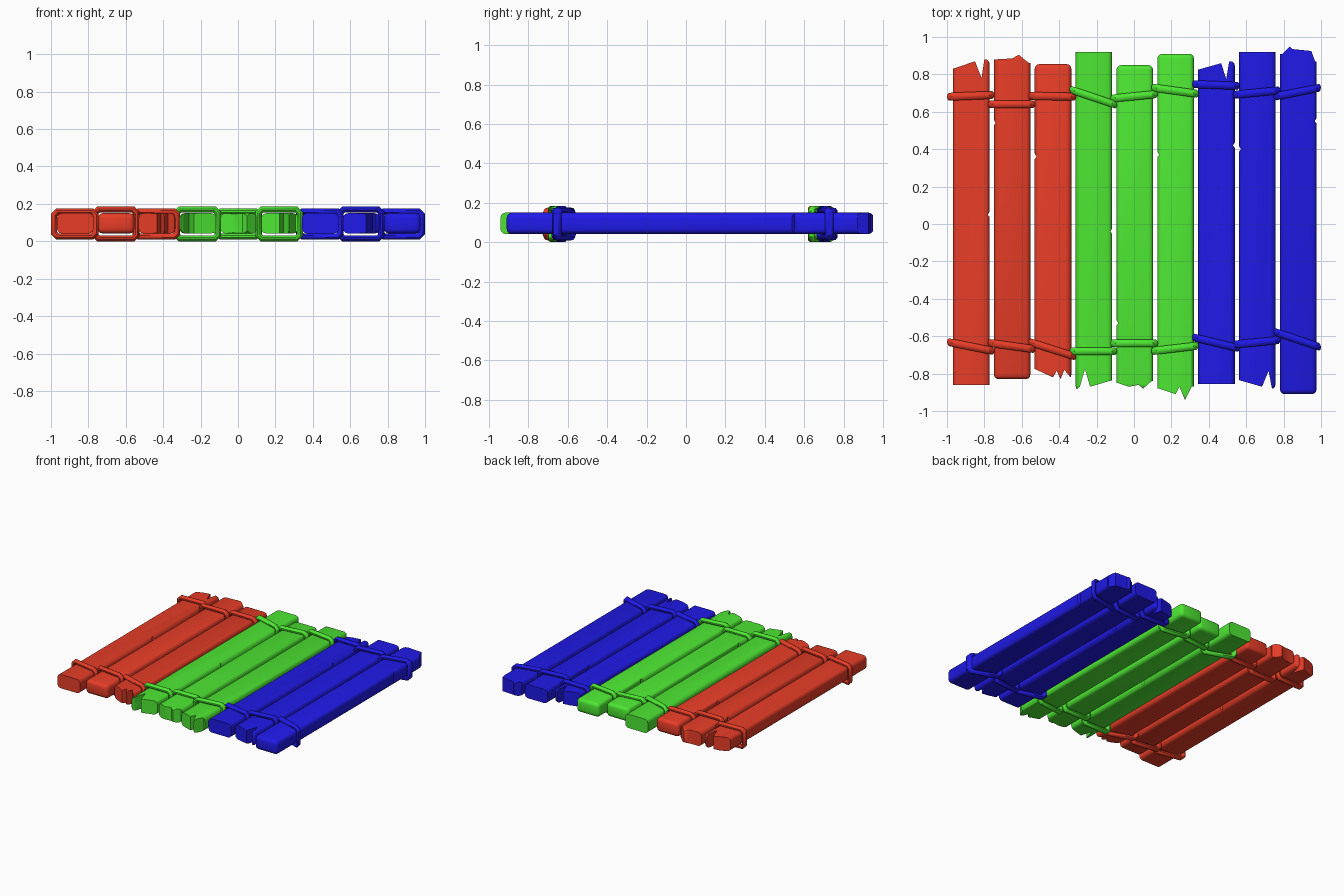
import bpy, bmesh, math

if "Cube" in bpy.data.objects:
    bpy.data.objects.remove(bpy.data.objects["Cube"])

def material(name, color):
    m = bpy.data.materials.new(name)
    m.diffuse_color = color
    m.use_nodes = True
    m.node_tree.nodes["Principled BSDF"].inputs["Base Color"].default_value = m.diffuse_color
    return m

MATS = [material("red_paint", (0.8, 0.046, 0.02, 1)),
        material("green_paint", (0.075, 0.8, 0.033, 1)),
        material("blue_paint", (0.014, 0.01, 0.8, 1))]
W = 0.098            # plank half width
Z0, Z1 = 0.042, 0.15  # plank underside and top

def new_object(name, bm, mat=None):
    bmesh.ops.recalc_face_normals(bm, faces=bm.faces[:])
    me = bpy.data.meshes.new(name)
    bm.to_mesh(me)
    bm.free()
    ob = bpy.data.objects.new(name, me)
    bpy.context.collection.objects.link(ob)
    if mat:
        me.materials.append(mat)
    return ob

def smooth(ob, angle):
    bpy.ops.object.select_all(action='DESELECT')
    ob.select_set(True)
    bpy.context.view_layer.objects.active = ob
    bpy.ops.object.shade_smooth_by_angle(angle=math.radians(angle))

def rounded_box(name, cx, y0, y1, mat):
    bm = bmesh.new()
    bmesh.ops.create_cube(bm, size=1)
    for v in bm.verts:
        v.co = (cx + v.co.x * 2 * W, y0 + (v.co.y + .5) * (y1 - y0),
                Z0 + (v.co.z + .5) * (Z1 - Z0))
    bmesh.ops.bevel(bm, geom=bm.edges[:], offset=0.026, segments=3,
                    profile=0.5, affect='EDGES')
    return new_object(name, bm, mat)

def plank(i, cx, flat, sharp, jag, nick, mat):
    """One end flat at y=flat, the other broken along jag (offset, y) points;
    nick = (side, y) chips one long edge."""
    s = 1 if jag[0][1] > 0 else -1
    tip = max(abs(y) for _, y in jag) + 0.002
    box_flat = flat - s * 0.05 if sharp else flat
    a, b = sorted((box_flat, s * tip))
    ob = rounded_box(f"plank_{i}", cx, a, b, mat)
    # outline prism: broken end, straight end and chipped edge
    base = flat if sharp else flat - s * 0.1
    left, right = -W - 0.02, W + 0.02
    ends = [(left, jag[0][1])] + jag + [(right, jag[-1][1])]
    sides = {-1: [], 1: []}
    side, ny = nick
    sides[side] = [(side * (W + .02), ny + .05), (side * (W - .01), ny),
                   (side * (W + .02), ny - .04)]
    pts = ends
    pts = pts + sorted(sides[1], key=lambda p: -s * p[1])
    pts = pts + [(right, base), (left, base)]
    pts = pts + sorted(sides[-1], key=lambda p: s * p[1])
    bm = bmesh.new()
    f = bm.faces.new([bm.verts.new((cx + x, y, -0.1)) for x, y in pts])
    ext = bmesh.ops.extrude_face_region(bm, geom=[f])
    for v in ext["geom"]:
        if isinstance(v, bmesh.types.BMVert):
            v.co.z = 0.3
    cut = new_object("cutter", bm)
    cut.hide_render = True
    mod = ob.modifiers.new("broken_end", 'BOOLEAN')
    mod.operation, mod.solver, mod.object = 'INTERSECT', 'EXACT', cut
    bpy.context.view_layer.objects.active = ob
    bpy.ops.object.modifier_apply(modifier=mod.name)
    bpy.data.objects.remove(cut)
    smooth(ob, 35)

def rope(name, x0, ya, x1, yb, half_h, mat):
    """Chamfered rectangular loop of flattened cord around a plank."""
    r, ry, n = 0.016, 0.022, 10
    a, b = (x1 - x0) / 2 - r, half_h - r
    cx, cy, slope = (x0 + x1) / 2, (ya + yb) / 2, (yb - ya) / (x1 - x0)
    bm = bmesh.new()
    rings = []
    for k in range(n):
        t = 2 * math.pi * k / n
        d, w = r * math.cos(t), ry * math.sin(t)
        A, B, c = a + d, b + d, 0.018 + 0.586 * d
        path = [(A, B - c), (A - c, B), (c - A, B), (-A, B - c),
                (-A, c - B), (c - A, -B), (A - c, -B), (A, c - B)]
        rings.append([bm.verts.new((cx + u, cy + slope * u + w, 0.0925 + z))
                      for u, z in path])
    for k in range(n):
        p, q = rings[k], rings[(k + 1) % n]
        for j in range(8):
            m = (j + 1) % 8
            bm.faces.new((p[j], p[m], q[m], q[j]))
    smooth(new_object(name, bm, mat), 40)

# flat end, sharp cut?, broken end profile, edge chip
PLANKS = [
    (-.86, 1, [(-.098, .83), (.02, .87), (.055, .78), (.07, .88)], (1, .05)),
    (-.83, 0, [(-.09, .88), (0, .885), (.035, .905), (.09, .86)], (-1, .54)),
    (.855, 0, [(-.098, -.775), (0, -.82), (.02, -.785), (.04, -.83), (.06, -.78), (.098, -.825)], (-1, .36)),
    (.92, 1, [(-.098, -.89), (-.075, -.87), (-.048, -.775), (-.02, -.87), (.098, -.835)], (1, -.04)),
    (.85, 0, [(-.09, -.85), (-.03, -.87), (.02, -.86), (.045, -.88), (.09, -.84)], (-1, -.53)),
    (.91, 0, [(-.09, -.88), (0, -.91), (.02, -.87), (.05, -.94), (.085, -.87)], (-1, .37)),
    (-.855, 1, [(-.098, .825), (.025, .86), (.052, .775), (.068, .87)], (1, .42)),
    (.92, 1, [(-.098, -.835), (.025, -.87), (.06, -.785), (.078, -.88)], (-1, .4)),
    (-.91, 0, [(-.085, .91), (-.045, .95), (-.03, .935), (.07, .925), (.09, .87)], (1, .55)),
]
# rope heights y at the left and right end: back loop, front loop
ROPES = [(.68, .69, -.63, -.68), (.64, .64, -.635, -.67), (.685, .68, -.63, -.71),
         (.72, .635, -.68, -.68), (.67, .695, -.638, -.638), (.73, .695, -.68, -.65),
         (.748, .738, -.605, -.665), (.69, .715, -.645, -.62), (.68, .73, -.575, -.66)]

for i, (flat, sharp, jag, nick) in enumerate(PLANKS):
    cx = -0.87 + i * 0.2185
    mat = MATS[i // 3]
    plank(i + 1, cx, flat, sharp, jag, nick, mat)
    h = 0.0925 if i % 2 else 0.083
    for label, (ya, yb) in (("back", ROPES[i][:2]), ("front", ROPES[i][2:])):
        rope(f"{label}_rope_{i + 1}", cx - 0.13, ya,
             cx + (0.122 if i == 8 else 0.124), yb, h, mat)
